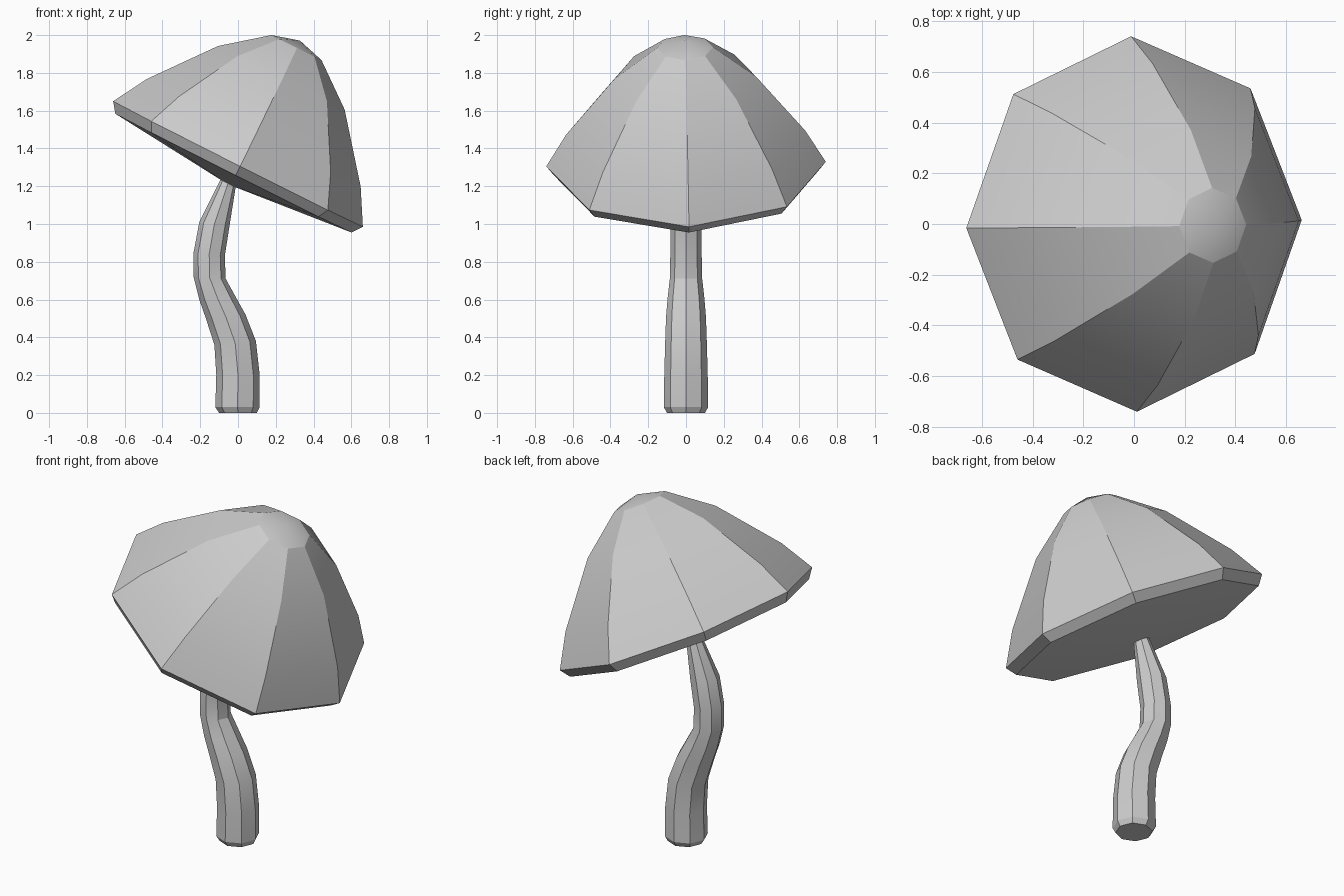
import bpy
from math import cos, sin, pi, radians
from mathutils import Vector, Matrix

SIDES = 8

cube = bpy.data.objects.get("Cube")
if cube:
    bpy.data.objects.remove(cube, do_unlink=True)

# One plain grey for everything
grey = bpy.data.materials.new("plain grey")
grey.use_nodes = True
GREY = (0.6, 0.6, 0.6, 1)
grey.diffuse_color = GREY
grey.node_tree.nodes["Principled BSDF"].inputs["Base Color"].default_value = GREY


def ring(centre, u, v, spin=0.0):
    """Octagon around a centre, spanned by two radius vectors."""
    angles = [spin + 2 * pi * i / SIDES for i in range(SIDES)]
    return [centre + u * cos(a) + v * sin(a) for a in angles]


def skin(name, rings, start, end):
    """Join rings into a closed body with a point at each end."""
    verts = [p for r in rings for p in r] + [start, end]
    first, last = len(verts) - 2, len(verts) - 1
    top = (len(rings) - 1) * SIDES
    faces = []
    for i in range(SIDES):
        j = (i + 1) % SIDES
        for k in range(0, top, SIDES):
            faces.append((k + i, k + j, k + SIDES + j, k + SIDES + i))
        faces.append((first, j, i))
        faces.append((top + i, top + j, last))
    mesh = bpy.data.meshes.new(name)
    mesh.from_pydata(verts, [], faces)
    mesh.materials.append(grey)
    obj = bpy.data.objects.new(name, mesh)
    bpy.context.collection.objects.link(obj)
    bpy.ops.object.select_all(action="DESELECT")
    obj.select_set(True)
    bpy.context.view_layer.objects.active = obj
    bpy.ops.object.shade_smooth_by_angle(angle=radians(20))
    return obj


# Stem: each section is given by its right and left edge (x, z)
sections = [
    ((-0.10, 0.0), (0.10, 0.0)),
    ((-0.12, 0.03), (0.115, 0.03)),
    ((-0.115, 0.2), (0.115, 0.2)),
    ((-0.125, 0.36), (0.095, 0.38)),
    ((-0.17, 0.5), (0.04, 0.52)),
    ((-0.205, 0.6), (-0.01, 0.61)),
    ((-0.235, 0.72), (-0.065, 0.71)),
    ((-0.235, 0.85), (-0.07, 0.83)),
    ((-0.205, 1.01), (-0.045, 0.99)),
    ((-0.09, 1.24), (-0.01, 1.21)),
]
stem_rings, centres = [], []
for (x0, z0), (x1, z1) in sections:
    a, b = Vector((x0, 0, z0)), Vector((x1, 0, z1))
    u = (b - a) / 2
    centres.append((a + b) / 2)
    stem_rings.append(ring(centres[-1], u, Vector((0, u.length, 0))))
skin("stem", stem_rings, centres[0], centres[-1])

# Cap: (radius, height) rings from the underside up, tilted over to the left
profile = [(0.70, -0.054), (0.74, 0), (0.634, 0.185), (0.375, 0.511), (0.148, 0.69)]
X, Y = Vector((1, 0, 0)), Vector((0, 1, 0))
cap_rings = [ring(Vector((0, 0, h)), X * r, Y * r, radians(1)) for r, h in profile]
cap = skin("cap", cap_rings, Vector((0, 0, -0.12)), Vector((0, 0, 0.731)))
tilt = Matrix.Rotation(radians(0.5), 4, "X") @ Matrix.Rotation(radians(26.7), 4, "Y")
cap.data.transform(Matrix.Translation((0, 0, 1.3175)) @ tilt)
